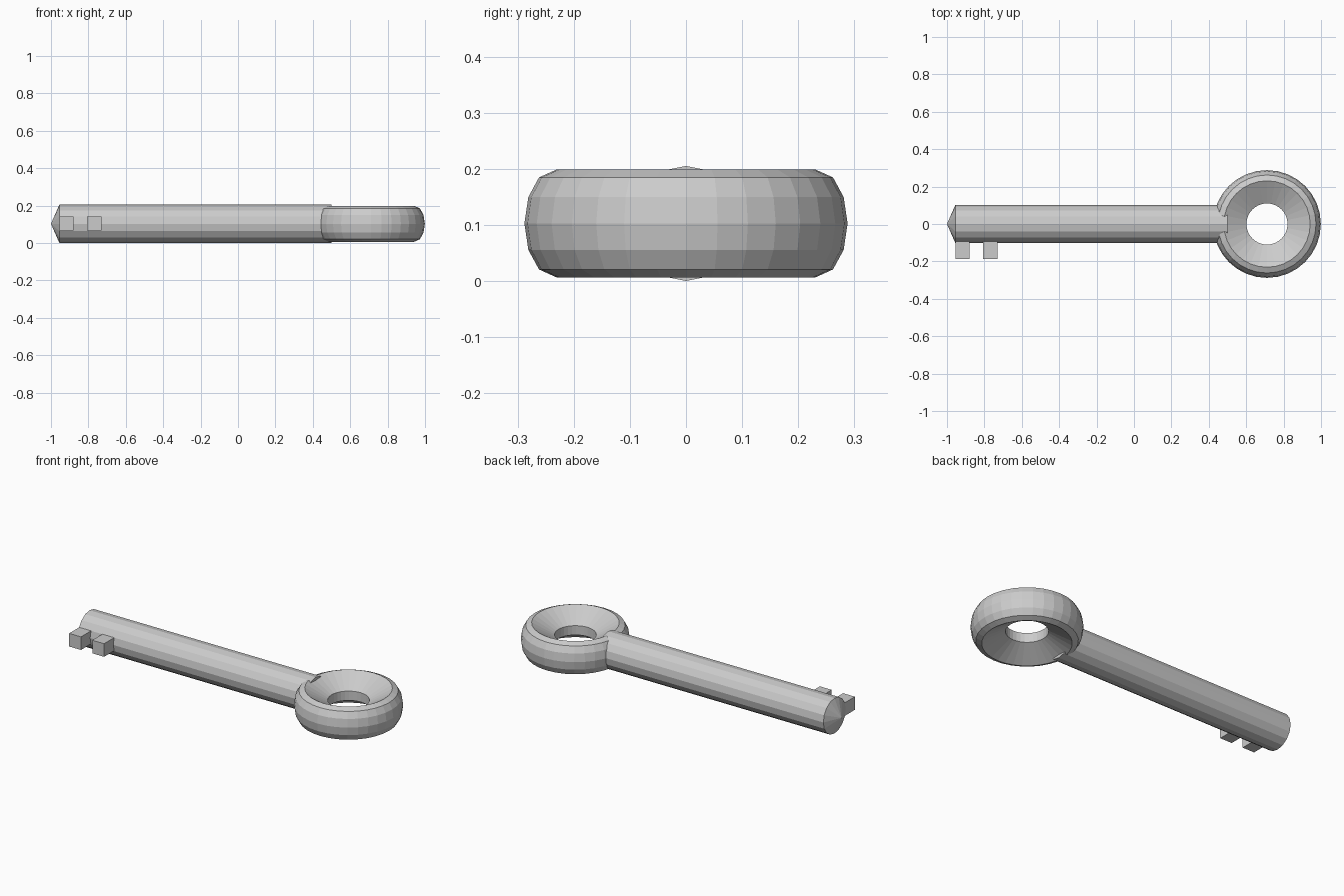
import bpy, bmesh
from math import cos, sin, pi

if "Cube" in bpy.data.objects:
    bpy.data.objects.remove(bpy.data.objects["Cube"])

CZ = 0.1025  # height of the key's centre line


def make_object(name, bm):
    bmesh.ops.recalc_face_normals(bm, faces=bm.faces)
    me = bpy.data.meshes.new(name)
    bm.to_mesh(me)
    bm.free()
    ob = bpy.data.objects.new(name, me)
    bpy.context.collection.objects.link(ob)
    return ob


# Shaft: 16-sided rod with a shallow pointed tip
def build_shaft(radius=0.1025, sides=16):
    bm = bmesh.new()
    ends = []
    for x in (-0.955, 0.5):
        ends.append([bm.verts.new((x, radius * cos(2 * pi * i / sides),
                                   CZ + radius * sin(2 * pi * i / sides)))
                     for i in range(sides)])
    tip = bm.verts.new((-1, 0, CZ))
    for i in range(sides):
        j = (i + 1) % sides
        bm.faces.new((ends[0][i], ends[0][j], ends[1][j], ends[1][i]))
        bm.faces.new((tip, ends[0][j], ends[0][i]))
    bm.faces.new(ends[1])
    return make_object("shaft", bm)


# Bow: rounded ring with funnel-shaped recesses, mirrored profile revolved
def build_bow(cx=0.711, sides=32):
    upper = [(0.281, 0.047), (0.262, 0.082), (0.231, 0.096), (0.11, 0.027)]
    profile = [(0.288, 0)] + upper + [(r, -h) for r, h in reversed(upper)]
    bm = bmesh.new()
    rings = [[bm.verts.new((cx + r * cos(2 * pi * i / sides),
                            r * sin(2 * pi * i / sides), CZ + h))
              for r, h in profile] for i in range(sides)]
    n = len(profile)
    for i in range(sides):
        a, b = rings[i], rings[(i + 1) % sides]
        for k in range(n):
            m = (k + 1) % n
            bm.faces.new((a[k], b[k], b[m], a[m]))
    return make_object("bow", bm)


# Teeth: two small blocks on the front side near the tip
def build_tooth(name, x):
    bm = bmesh.new()
    bmesh.ops.create_cube(bm, size=1)
    bmesh.ops.scale(bm, vec=(0.076, 0.1, 0.076), verts=bm.verts)
    bmesh.ops.translate(bm, vec=(x, -0.137, 0.104), verts=bm.verts)
    return make_object(name, bm)


build_shaft()
build_bow()
for label, x in (("tooth_outer", -0.917), ("tooth_inner", -0.768)):
    build_tooth(label, x)
